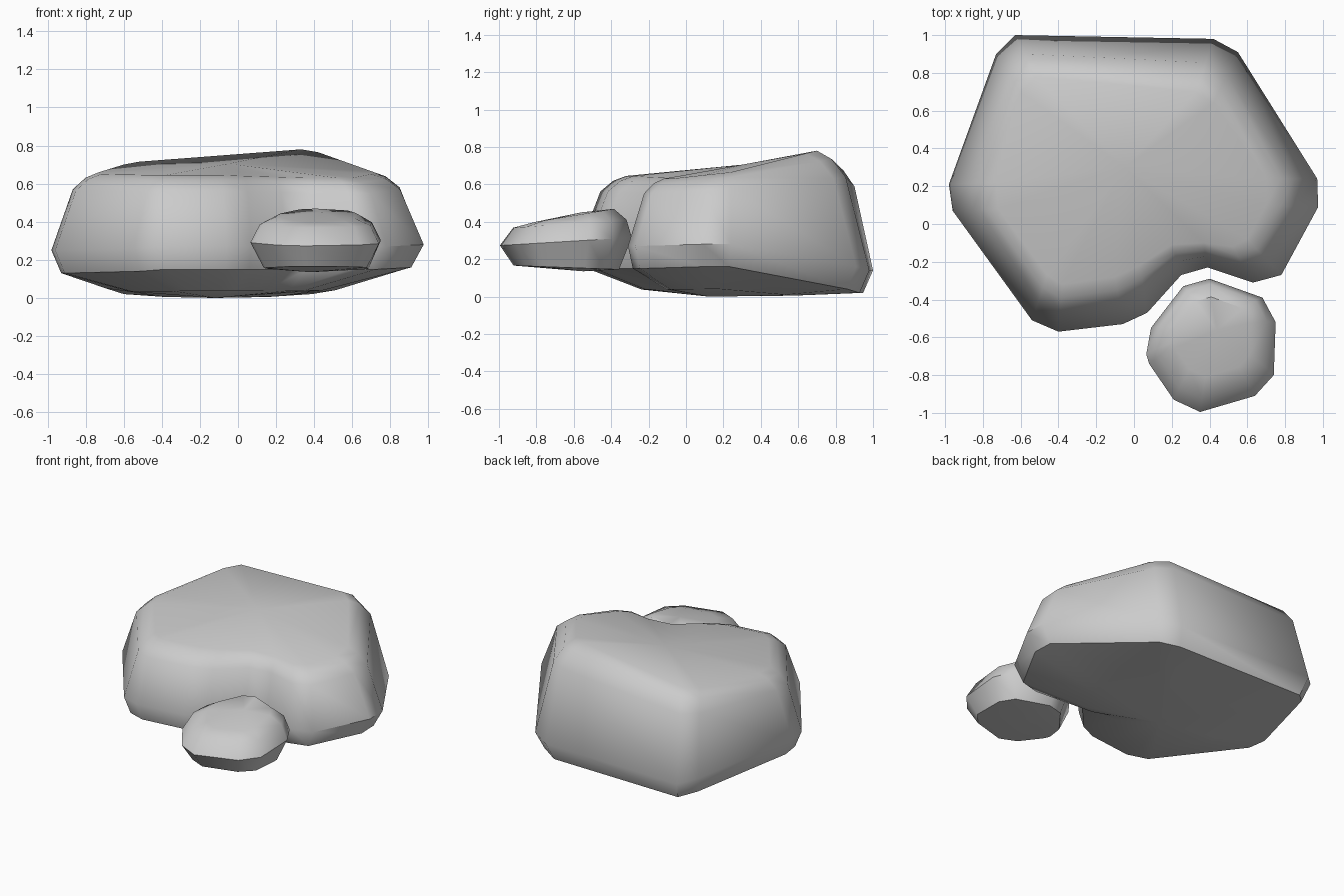
import bpy, bmesh, math

if "Cube" in bpy.data.objects:
    bpy.data.objects.remove(bpy.data.objects["Cube"])


def lerp(a, b, t_xy, t_z):
    return (a[0] + (b[0] - a[0]) * t_xy, a[1] + (b[1] - a[1]) * t_xy, a[2] + (b[2] - a[2]) * t_z)


def loft(name, rings, bottom, top):
    """Bridge stacked rings and close both ends with a fan to a point."""
    bm = bmesh.new()
    loops = [[bm.verts.new(p) for p in ring] for ring in rings]
    n = len(loops[0])
    for low, high in zip(loops, loops[1:]):
        for i in range(n):
            j = (i + 1) % n
            bm.faces.new((low[i], low[j], high[j], high[i]))
    for loop, tip in ((loops[0], bottom), (loops[-1], top)):
        v = bm.verts.new(tip)
        for i in range(n):
            bm.faces.new((loop[i], loop[(i + 1) % n], v))
    bmesh.ops.recalc_face_normals(bm, faces=bm.faces)
    mesh = bpy.data.meshes.new(name)
    bm.to_mesh(mesh)
    bm.free()
    obj = bpy.data.objects.new(name, mesh)
    bpy.context.collection.objects.link(obj)
    bpy.ops.object.select_all(action='DESELECT')
    obj.select_set(True)
    bpy.context.view_layer.objects.active = obj
    bpy.ops.object.shade_smooth_by_angle(angle=math.radians(45))
    return obj


# Large boulder: widest outline and the rim of its sloping top
widest = [(-.63, 1.0, .14), (.42, .98, .14), (.55, .91, .16), (.97, .24, .28),
          (.975, .09, .28), (.78, -.27, .27), (.63, -.31, .27), (.39, -.23, .27),
          (.25, -.27, .27), (.07, -.47, .27), (-.06, -.53, .27), (-.40, -.57, .27),
          (-.54, -.51, .26), (-.96, .07, .25), (-.98, .21, .25), (-.73, .90, .17)]
rim = [(-.52, .78, .715), (.33, .70, .78), (.42, .64, .765), (.70, .24, .665),
       (.70, .10, .65), (.60, -.08, .63), (.52, -.12, .63), (.37, -.10, .63),
       (.20, -.11, .635), (.03, -.22, .64), (-.10, -.28, .645), (-.38, -.32, .645),
       (-.46, -.27, .645), (-.72, .08, .65), (-.73, .22, .66), (-.60, .70, .70)]
base = (-.12, .12, 0)
lower = [lerp((x, y, z - .12), base, .06, 0) for x, y, z in widest]
under = [lerp(p, base, .45, .75) for p in lower]
shoulder = [lerp(a, b, .45, .78) for a, b in zip(widest, rim)]
brow = [lerp(a, b, .72, .93) for a, b in zip(widest, rim)]
loft("large_boulder", [under, lower, widest, shoulder, brow, rim], base, (-.05, .3, .705))

# Small stone resting in the notch
outline = [(.40, -.29), (.68, -.39), (.75, -.52), (.74, -.80), (.64, -.91), (.35, -.995),
           (.21, -.93), (.08, -.74), (.065, -.69), (.09, -.55), (.26, -.33)]
cx, cy = .42, -.63


def stone_ring(scale, z, tilt, shift=0):
    return [(cx + (x - cx) * scale, cy + shift + (y - cy) * scale, z + tilt * (y - cy))
            for x, y in outline]


loft("small_stone",
     [stone_ring(.80, .155, -.03), stone_ring(1, .295, .06),
      stone_ring(.86, .39, .06, .02), stone_ring(.60, .435, .10, .04)],
     (.38, -.55, .135), (.44, -.56, .45))
